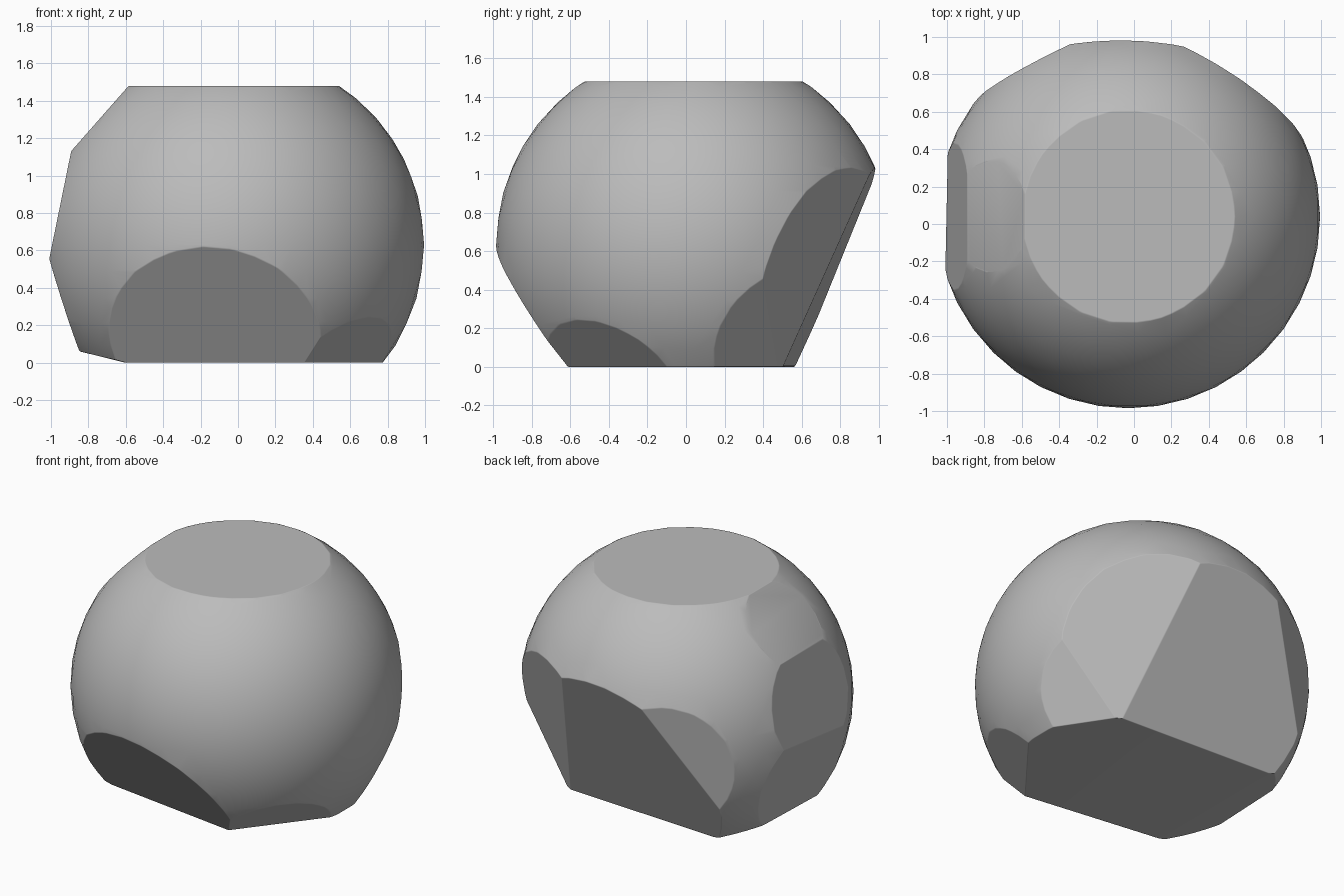
import bpy, bmesh, math
from mathutils import Vector

cube = bpy.data.objects.get("Cube")
if cube:
    bpy.data.objects.remove(cube, do_unlink=True)

# Stone colour
stone = bpy.data.materials.new("stone_grey")
stone.use_nodes = True
grey = (0.5, 0.5, 0.5, 1)
stone.diffuse_color = grey
stone.node_tree.nodes["Principled BSDF"].inputs["Base Color"].default_value = grey

# Round body of the boulder
bm = bmesh.new()
bmesh.ops.create_icosphere(bm, subdivisions=4, radius=1.025)
bmesh.ops.translate(bm, verts=bm.verts, vec=(-0.03, 0.04, 0.63))

# Chipped faces: outward direction and distance from the origin
chips = {
    "back_lower": ((0.05, 0.915, -0.4), 0.485),
    "back_left": ((0.5, 0.83, -0.25), 0.673),
    "left_lower": ((0.727, 0.48, -0.49), 0.63),
    "front_left_lower": ((0.56, -0.44, -0.7), 0.47),
    "front_lower": ((-0.11, -0.815, -0.57), 0.46),
    "right_lower": ((-0.94, 0.05, -0.3), 0.77),
    "right_foot": ((-0.24, 0, -0.97), 0.145),
    "right_middle": ((-0.98, 0, 0.2), 1.1),
    "right_upper": ((-0.75, 0, 0.66), 1.415),
    "back_right": ((-0.45, 0.89, -0.1), 0.915),
    "top": ((0, 0, 1), 1.48),
    "base": ((0, 0, -1), 0),
}

def chip(direction, distance):
    """Slice the body along a plane and close the opening."""
    n = Vector(direction)
    point = n * distance / n.length_squared
    geom = bm.verts[:] + bm.edges[:] + bm.faces[:]
    cut = bmesh.ops.bisect_plane(bm, geom=geom, dist=0.0001, plane_co=point,
                                 plane_no=n, clear_outer=True)
    rim = [e for e in cut["geom_cut"] if isinstance(e, bmesh.types.BMEdge)]
    bmesh.ops.holes_fill(bm, edges=rim, sides=0)

for direction, distance in chips.values():
    chip(direction, distance)

bmesh.ops.remove_doubles(bm, verts=bm.verts, dist=0.004)
bmesh.ops.recalc_face_normals(bm, faces=bm.faces)

mesh = bpy.data.meshes.new("boulder")
bm.to_mesh(mesh)
bm.free()
mesh.materials.append(stone)
boulder = bpy.data.objects.new("boulder", mesh)
bpy.context.collection.objects.link(boulder)

# Slightly worn edges and smooth shading
wear = boulder.modifiers.new("worn_edges", "BEVEL")
wear.width = 0.025
wear.segments = 2
wear.limit_method = "ANGLE"
wear.angle_limit = math.radians(18)
wear.harden_normals = True

bpy.ops.object.select_all(action="DESELECT")
boulder.select_set(True)
bpy.context.view_layer.objects.active = boulder
bpy.ops.object.shade_smooth_by_angle(angle=math.radians(40))
